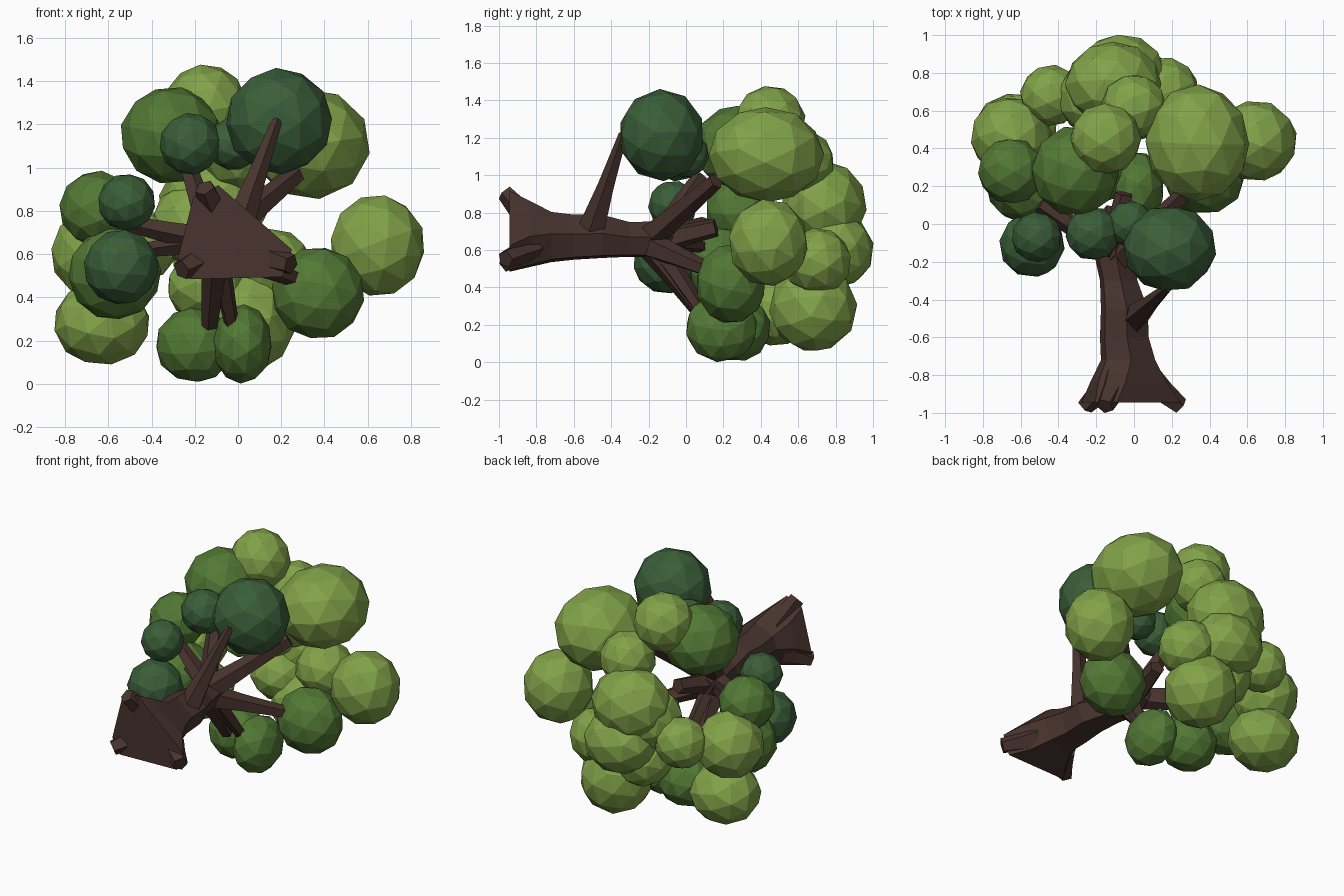
import bpy, bmesh, math, random
from mathutils import Vector, Euler

random.seed(4)
if "Cube" in bpy.data.objects:
    bpy.data.objects.remove(bpy.data.objects["Cube"])


def material(name, rgb):
    m = bpy.data.materials.new(name)
    m.use_nodes = True
    m.diffuse_color = (*rgb, 1)
    m.node_tree.nodes["Principled BSDF"].inputs["Base Color"].default_value = (*rgb, 1)
    return m


bark = material("brown bark", (.065, .034, .027))
light = material("light leaf green", (.22, .365, .066))
mid = material("mid leaf green", (.085, .19, .035))
dark = material("dark leaf green", (.042, .112, .04))


def finish(name, bm, mat):
    bmesh.ops.recalc_face_normals(bm, faces=bm.faces)
    mesh = bpy.data.meshes.new(name)
    bm.to_mesh(mesh)
    bm.free()
    mesh.materials.append(mat)
    obj = bpy.data.objects.new(name, mesh)
    bpy.context.collection.objects.link(obj)


def loft(name, rings, mat):
    """Skin a list of equal-length point rings and cap both ends."""
    bm = bmesh.new()
    loops = [[bm.verts.new(p) for p in ring] for ring in rings]
    n = len(loops[0])
    for a, b in zip(loops, loops[1:]):
        for i in range(n):
            j = (i + 1) % n
            bm.faces.new((a[i], a[j], b[j], b[i]))
    bm.faces.new(loops[0])
    bm.faces.new(loops[-1])
    finish(name, bm, mat)


def limb(name, start, end, r0, r1, sides=5):
    """Low-poly limb that flares towards its start."""
    a, b = Vector(start), Vector(end)
    q = (b - a).to_track_quat('Z', 'Y')
    rings = []
    for t in (0, .45, 1):
        c = a.lerp(b, t)
        r = r1 + (r0 - r1) * (1 - t) ** 1.4
        rings.append([c + q @ Vector((r * math.cos(k), r * math.sin(k), 0))
                      for k in (math.tau * i / sides for i in range(sides))])
    loft(name, rings, bark)


# Trunk: hexagonal rings that pinch into three root lobes at the base
lobes = ((-19, .31), (114, .29), (209, .26))


def trunk_ring(x, y, z, r, flare):
    ring = []
    for angle, reach in lobes:
        for side in (-1, 1):
            a = math.radians(angle + side * (30 - 19 * flare))
            d = r + (reach - r) * flare
            ring.append((x + d * math.cos(a), y, z + d * math.sin(a)))
    return ring


trunk_path = ((-.04, -.945, .65, .15, .88), (-.04, -.84, .66, .15, .4),
              (-.03, -.72, .66, .145, 0), (-.05, -.6, .66, .13, 0),
              (-.05, -.45, .665, .125, 0), (-.08, -.3, .65, .1, 0),
              (-.11, -.14, .65, .105, 0), (-.11, -.04, .66, .06, 0))
loft("trunk", [trunk_ring(*p) for p in trunk_path], bark)

# Root tips spreading out of the base lobes
for i, (angle, reach) in enumerate(lobes):
    a = math.radians(angle)
    out = Vector((math.cos(a), 0, math.sin(a)))
    base = Vector((-.04, 0, .65))
    limb(f"root_{i + 1}", base + out * reach * .4 + Vector((0, -.83, 0)),
         base + out * reach * .97 + Vector((0, -.965, 0)), .085, .048)

# Branches: start, end, radii
branches = (
    ((.0, -.5, .72), (.18, -.335, 1.22), .075, .025),
    ((-.1, -.2, .66), (.27, .16, .97), .08, .045),
    ((-.12, -.15, .66), (-.5, .1, .74), .07, .04),
    ((-.12, -.15, .66), (-.42, .08, .62), .065, .035),
    ((-.12, -.15, .66), (-.23, .08, 1.0), .07, .04),
    ((-.1, -.2, .63), (-.13, .07, .27), .075, .04),
    ((-.1, -.15, .63), (-.03, .08, .28), .065, .035),
    ((-.1, -.2, .63), (.28, .15, .48), .08, .038),
    ((-.1, -.1, .66), (-.05, .16, .72), .07, .05),
)
for i, b in enumerate(branches):
    limb(f"branch_{i + 1}", *b)


# Leaf clumps: centre, radius (single value or one per axis)
def clump(name, centre, size, mat):
    size = Vector(size) if isinstance(size, tuple) else Vector((size,) * 3)
    bm = bmesh.new()
    bmesh.ops.create_icosphere(bm, subdivisions=2, radius=1.03)
    turn = Euler([random.uniform(0, math.tau) for _ in range(3)]).to_matrix()
    for v in bm.verts:
        p = turn @ v.co
        v.co = Vector(centre) + Vector((p.x * size.x, p.y * size.y, p.z * size.z))
    finish(name, bm, mat)


low_clumps = (((.19, -.13, 1.215), (.24, .225, .24)), ((-.22, -.05, 1.11), .14),
              ((-.02, 0, 1.11), .12), ((-.515, -.07, .84), .13),
              ((-.54, -.11, .54), .17))
middle_clumps = (((-.31, .28, 1.15), (.23, .235, .22)), ((-.65, .28, .81), .172),
                 ((-.57, .2, .51), (.21, .19, .21)), ((.37, .24, .42), (.21, .185, .21)),
                 ((-.2, .28, .18), (.18, .17, .17)), ((.02, .19, .185), (.135, .19, .18)))
high_clumps = (((.335, .43, 1.11), (.27, .3, .25)), ((-.15, .45, 1.29), .185),
               ((.645, .44, .64), (.215, .21, .23)), ((-.63, .48, .28), (.22, .21, .19)),
               ((-.65, .46, .6), .21), ((-.44, .68, .64), .16),
               ((0, .62, 1.07), .17), ((-.11, .74, .84), (.25, .22, .23)),
               ((.04, .68, .29), (.22, .23, .23)), ((-.07, .8, .6), (.23, .2, .2)),
               ((.16, .7, .54), (.18, .18, .175)), ((-.14, .66, .45), (.185, .19, .17)),
               ((-.2, .67, .74), (.2, .2, .19)))
for label, group, mat in (("low", low_clumps, dark), ("middle", middle_clumps, mid),
                          ("high", high_clumps, light)):
    for i, (centre, size) in enumerate(group):
        clump(f"{label}_leaf_clump_{i + 1}", centre, size, mat)
